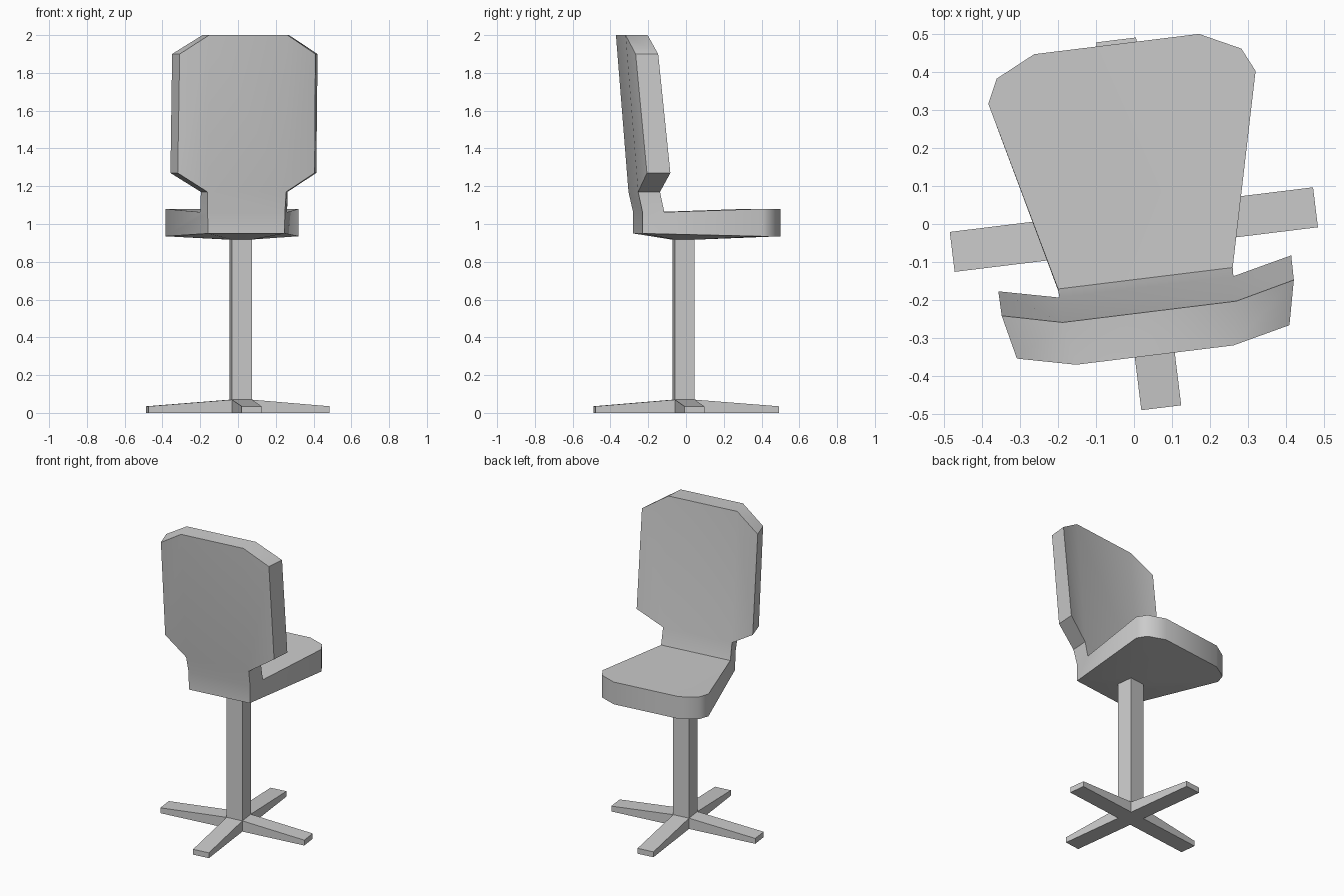
import bpy, bmesh, math
from mathutils import Matrix

cube = bpy.data.objects.get("Cube")
if cube:
    bpy.data.objects.remove(cube, do_unlink=True)

# The whole chair is swivelled slightly about the pole
PLACE = Matrix.Translation((0.014, -0.013, 0)) @ Matrix.Rotation(math.radians(7), 4, 'Z')

grey = bpy.data.materials.new("plain_grey")
grey.use_nodes = True
COLOUR = (0.6, 0.6, 0.6, 1)
grey.diffuse_color = COLOUR
grey.node_tree.nodes["Principled BSDF"].inputs["Base Color"].default_value = COLOUR


def finish(bm, name, smooth=None):
    bmesh.ops.recalc_face_normals(bm, faces=bm.faces)
    bm.transform(PLACE)
    mesh = bpy.data.meshes.new(name)
    bm.to_mesh(mesh)
    bm.free()
    mesh.materials.append(grey)
    ob = bpy.data.objects.new(name, mesh)
    bpy.context.collection.objects.link(ob)
    if smooth:
        bpy.ops.object.select_all(action='DESELECT')
        ob.select_set(True)
        bpy.context.view_layer.objects.active = ob
        bpy.ops.object.shade_smooth_by_angle(angle=math.radians(smooth))


# Moulded seat and backrest: one half's points, mirrored in x
HALF = 0.053
FLOOR = 0.917
points = {
    "rear_low": (0.204, -0.244, 0.95), "rear_knee": (0.206, -0.244, 1.063),
    "rear_neck": (0.21, -0.268, 1.17), "rear_wing_low": (0.365, -0.24, 1.27),
    "rear_wing_top": (0.362, -0.30, 1.90), "rear_top": (0.209, -0.335, 2),
    "fore_top": (0.231, -0.22, 2), "fore_wing_top": (0.388, -0.183, 1.90),
    "fore_wing_low": (0.389, -0.118, 1.27), "fore_neck": (0.231, -0.154, 1.17),
    "fore_seat": (0.232, -0.131, 1.063),
    "pole_front": (HALF, HALF, FLOOR), "pole_rear": (HALF, -HALF, FLOOR),
}
for i, (x, y) in enumerate([(0.219, 0.491), (0.325, 0.439), (0.355, 0.376)]):
    points[f"top{i}"] = (x, y, 1.08)
    points[f"low{i}"] = (x, y, 0.935)

# Centre strip runs all the way round the shell
loop = ("rear_low rear_knee rear_neck rear_top fore_top fore_neck fore_seat "
        "top0 low0 pole_front pole_rear").split()
side_faces = [f.split() for f in (
    "rear_neck rear_wing_low rear_wing_top rear_top",
    "fore_neck fore_wing_low fore_wing_top fore_top",
    "rear_top rear_wing_top fore_wing_top fore_top",
    "rear_wing_top rear_wing_low fore_wing_low fore_wing_top",
    "rear_wing_low rear_neck fore_neck fore_wing_low",
    "rear_neck rear_knee fore_seat fore_neck",
    "rear_knee rear_low low2 top2 fore_seat",
    "top2 low2 low1 top1", "top1 low1 low0 top0",
    "fore_seat top0 top1 top2",
    "pole_front low0 low1", "pole_front low1 low2",
    "pole_front low2 rear_low pole_rear")]

bm = bmesh.new()
left = {k: bm.verts.new(p) for k, p in points.items()}
right = {k: bm.verts.new((-p[0], p[1], p[2])) for k, p in points.items()}
for a, b in zip(loop, loop[1:] + loop[:1]):
    bm.faces.new((left[a], left[b], right[b], right[a]))
for names in side_faces:
    bm.faces.new([left[n] for n in names])
    bm.faces.new([right[n] for n in reversed(names)])
finish(bm, "seat_and_backrest", 42)

# Square pole
bm = bmesh.new()
bmesh.ops.create_cube(bm, size=1, matrix=Matrix.Translation((0, 0, FLOOR / 2))
                      @ Matrix.Diagonal((2 * HALF, 2 * HALF, FLOOR, 1)))
finish(bm, "pole")

# Four tapered feet, lower at the tips
for i, (name, reach) in enumerate([("left_foot", 0.468), ("back_foot", 0.502),
                                   ("right_foot", 0.497), ("front_foot", 0.475)]):
    bm = bmesh.new()
    bmesh.ops.create_cube(bm, size=1)
    for v in bm.verts:
        tip, top = v.co.x > 0, v.co.z > 0
        v.co = (reach if tip else HALF, math.copysign(HALF, v.co.y),
                (0.035 if tip else 0.07) if top else 0)
    bm.transform(Matrix.Rotation(i * math.pi / 2, 4, 'Z'))
    finish(bm, name)
